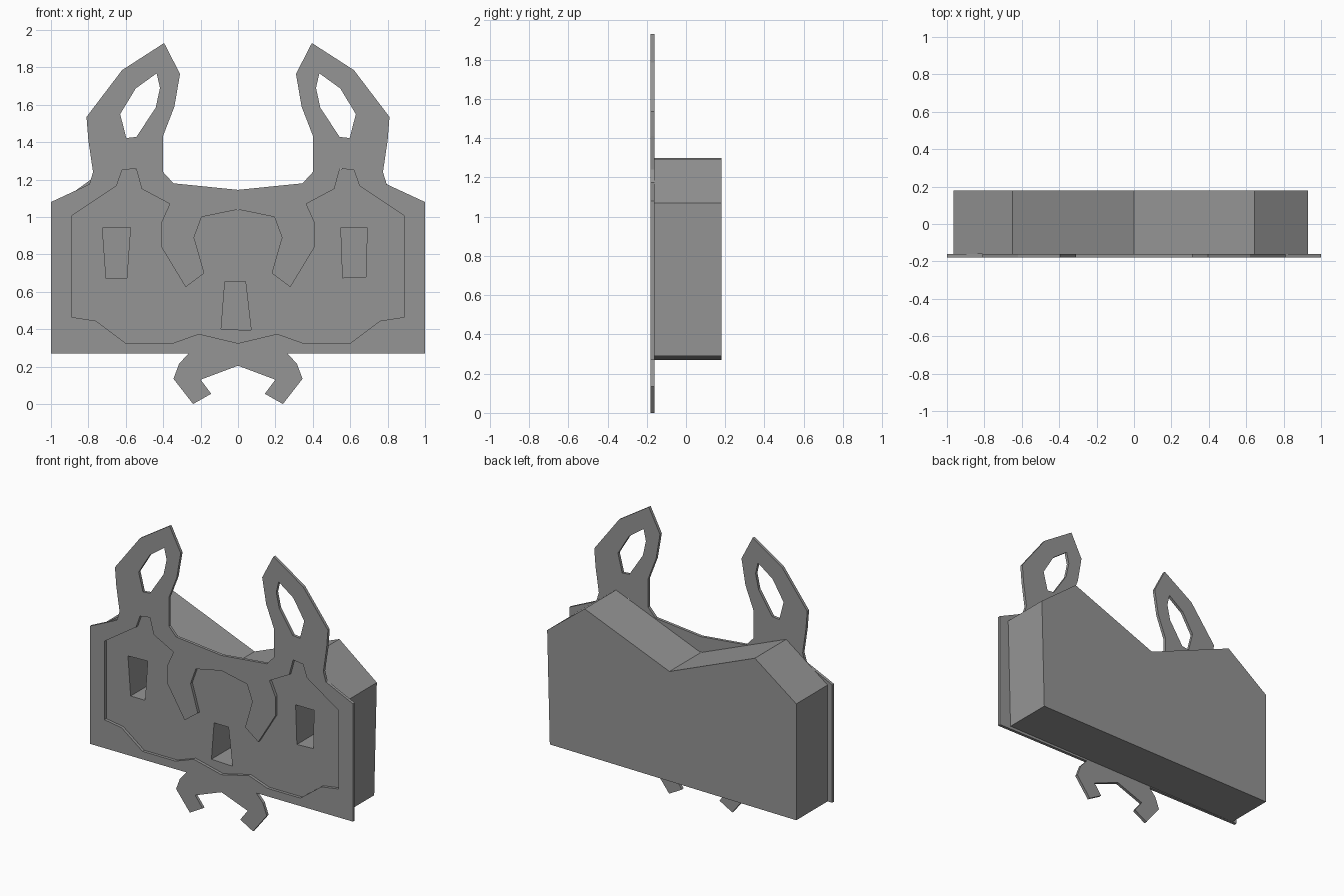
import bpy
import bmesh

cube = bpy.data.objects.get("Cube")
if cube:
    bpy.data.objects.remove(cube, do_unlink=True)

# Single plain material
grey = bpy.data.materials.new("plain_grey")
grey.use_nodes = True
colour = (0.3, 0.3, 0.3, 1)
grey.diffuse_color = colour
grey.node_tree.nodes["Principled BSDF"].inputs["Base Color"].default_value = colour

FRONT, JOIN, BACK = -0.18, -0.16, 0.18


def flip(points):
    """Mirror image of a profile across x = 0."""
    return [(-x, z) for x, z in reversed(points)]


def symmetric(half):
    """Close a half profile that starts and ends on x = 0."""
    return half + flip(half[1:-1])


def prism(name, points, y_front, y_back):
    """Extrude an x-z profile from y_front to y_back."""
    bm = bmesh.new()
    face = bm.faces.new([bm.verts.new((x, y_front, z)) for x, z in points])
    extruded = bmesh.ops.extrude_face_region(bm, geom=[face])["geom"]
    verts = [g for g in extruded if isinstance(g, bmesh.types.BMVert)]
    bmesh.ops.translate(bm, verts=verts, vec=(0, y_back - y_front, 0))
    bmesh.ops.recalc_face_normals(bm, faces=bm.faces)
    mesh = bpy.data.meshes.new(name)
    bm.to_mesh(mesh)
    bm.free()
    mesh.materials.append(grey)
    obj = bpy.data.objects.new(name, mesh)
    bpy.context.collection.objects.link(obj)
    return obj


def cut(target, name, points, y_front, y_back):
    """Cut a prism-shaped opening in the target."""
    cutter = prism(name + "_cutter", points, y_front, y_back)
    mod = target.modifiers.new(name, "BOOLEAN")
    mod.operation = "DIFFERENCE"
    mod.solver = "EXACT"
    mod.object = cutter
    bpy.context.view_layer.objects.active = target
    bpy.ops.object.modifier_apply(modifier=name)
    bpy.data.objects.remove(cutter, do_unlink=True)


# Front plate outline: ear, side and lower hook
plate_half = [
    (0, 1.145), (0.345, 1.18), (0.4, 1.24), (0.4, 1.435), (0.34, 1.59),
    (0.31, 1.765), (0.395, 1.93), (0.62, 1.785), (0.81, 1.535), (0.8, 1.41),
    (0.775, 1.24), (0.795, 1.175), (1, 1.08), (1, 0.27), (0.265, 0.27),
    (0.315, 0.215), (0.345, 0.135), (0.24, 0), (0.143, 0.055), (0.2, 0.13),
    (0, 0.205),
]
# Sunken face panel with two hanging tongues
panel_half = [
    (0, 1.04), (0.195, 1), (0.235, 0.89), (0.18, 0.7), (0.28, 0.625),
    (0.41, 0.84), (0.41, 0.97), (0.365, 1.07), (0.515, 1.15), (0.545, 1.26),
    (0.62, 1.25), (0.65, 1.165), (0.89, 1.005), (0.89, 0.465), (0.76, 0.445),
    (0.6, 0.325), (0.35, 0.325), (0.21, 0.375), (0, 0.325),
]
ear_hole = [
    (0.435, 1.768), (0.547, 1.687), (0.63, 1.55), (0.597, 1.422),
    (0.543, 1.428), (0.44, 1.585), (0.417, 1.69),
]

plate = prism("front_plate", symmetric(plate_half), FRONT, JOIN)
cut(plate, "face_panel", symmetric(panel_half), FRONT - 0.1, JOIN + 0.1)
cut(plate, "left_ear_hole", ear_hole, FRONT - 0.1, JOIN + 0.1)
cut(plate, "right_ear_hole", flip(ear_hole), FRONT - 0.1, JOIN + 0.1)

# Deep body behind the plate, with a valley in its top
body = prism("body", [
    (-0.965, 0.27), (-0.965, 1.07), (-0.65, 1.3), (0, 1.035),
    (0.645, 1.293), (0.93, 1.07), (0.91, 0.29),
], JOIN, BACK)

# Eye and mouth openings
openings = {
    "right_eye": [(-0.725, 0.94), (-0.575, 0.945), (-0.595, 0.67), (-0.705, 0.67)],
    "left_eye": [(0.55, 0.945), (0.69, 0.945), (0.685, 0.68), (0.56, 0.675)],
    "mouth": [(-0.07, 0.655), (0.04, 0.655), (0.07, 0.395), (-0.09, 0.4)],
}
for name, points in openings.items():
    cut(body, name, points, JOIN - 0.1, BACK - 0.01)
